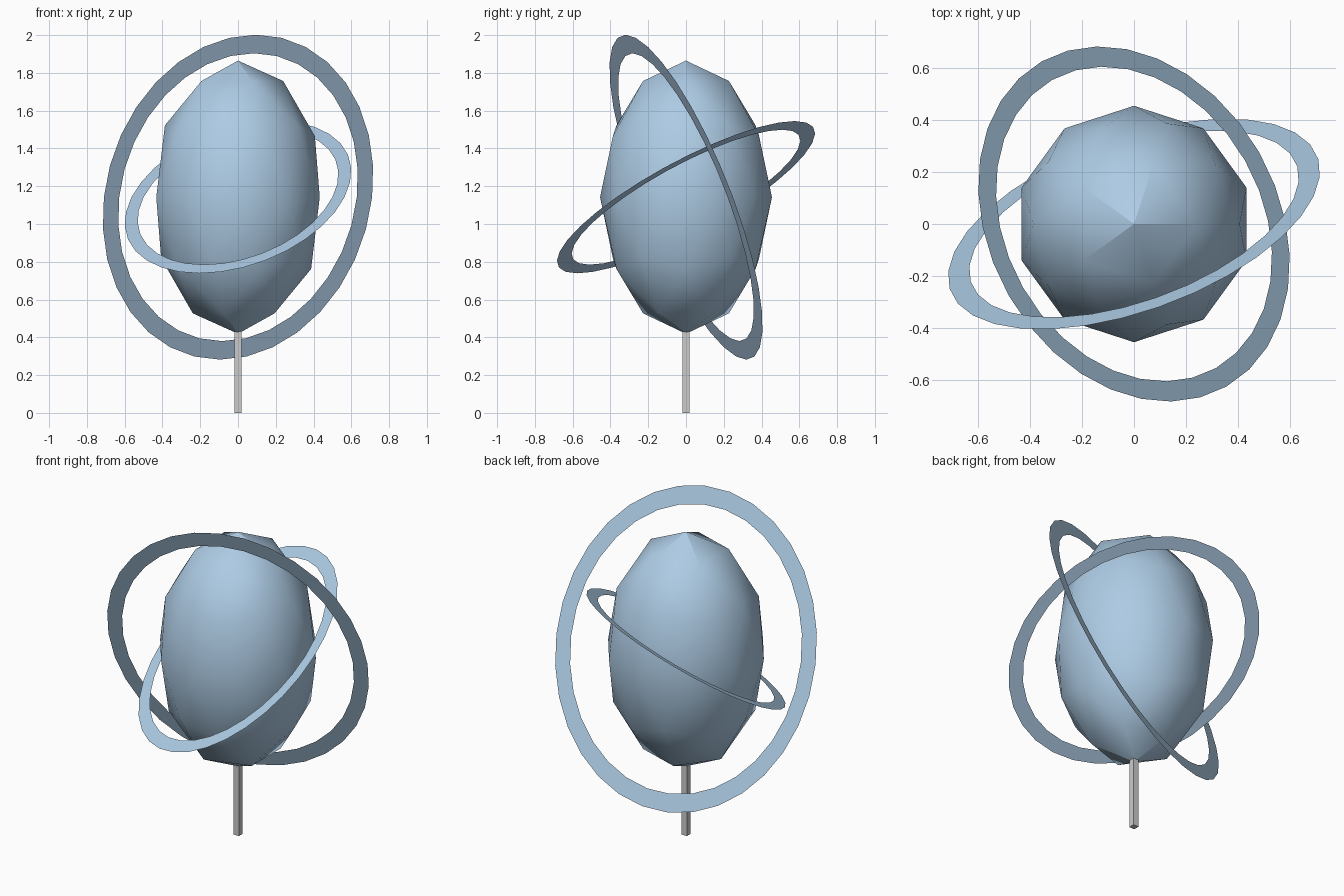
import bpy, bmesh, math
from mathutils import Vector

if "Cube" in bpy.data.objects:
    bpy.data.objects.remove(bpy.data.objects["Cube"])

CENTRE = Vector((0, 0, 1.142))

blue = bpy.data.materials.new("pale_blue")
blue.diffuse_color = (0.42, 0.60, 0.78, 1)
blue.use_nodes = True
blue.node_tree.nodes["Principled BSDF"].inputs["Base Color"].default_value = blue.diffuse_color


def ring(name, a, b, sides=32, inner=0.886):
    """Flat elliptical band around CENTRE, spanned by half-axes a and b."""
    a, b = Vector(a), Vector(b)
    bm = bmesh.new()
    loops = []
    for i in range(sides):
        t = 2 * math.pi * i / sides
        p = a * math.cos(t) + b * math.sin(t)
        loops.append((bm.verts.new(p), bm.verts.new(p * inner)))
    for i in range(sides):
        (o1, i1), (o2, i2) = loops[i], loops[(i + 1) % sides]
        bm.faces.new((o1, o2, i2, i1))
    # Face the band upwards
    bm.normal_update()
    if bm.faces[:][0].normal.z < 0:
        bmesh.ops.reverse_faces(bm, faces=bm.faces[:])
    mesh = bpy.data.meshes.new(name)
    bm.to_mesh(mesh)
    bm.free()
    mesh.materials.append(blue)
    obj = bpy.data.objects.new(name, mesh)
    obj.location = CENTRE
    bpy.context.collection.objects.link(obj)


# Stretched low-poly crown
bpy.ops.mesh.primitive_ico_sphere_add(subdivisions=2, radius=1, location=CENTRE)
crown = bpy.context.object
crown.name = "crown"
crown.scale = (0.455, 0.455, 0.723)
bpy.ops.object.transform_apply(location=False, rotation=False, scale=True)
crown.data.materials.append(blue)
bpy.ops.object.shade_smooth_by_angle(angle=math.radians(30))

# Two tilted orbiting bands
ring("large_ring", (0.095, -0.32, 0.86), (0.71, 0.249, 0))
ring("small_ring", (0.204, 0.576, 0.403), (0.564, -0.368, 0))

# Thin square stem
bpy.ops.mesh.primitive_cube_add(size=1, location=(0, 0, 0.215))
stem = bpy.context.object
stem.name = "stem"
stem.scale = (0.037, 0.037, 0.43)
bpy.ops.object.transform_apply(location=False, rotation=False, scale=True)
